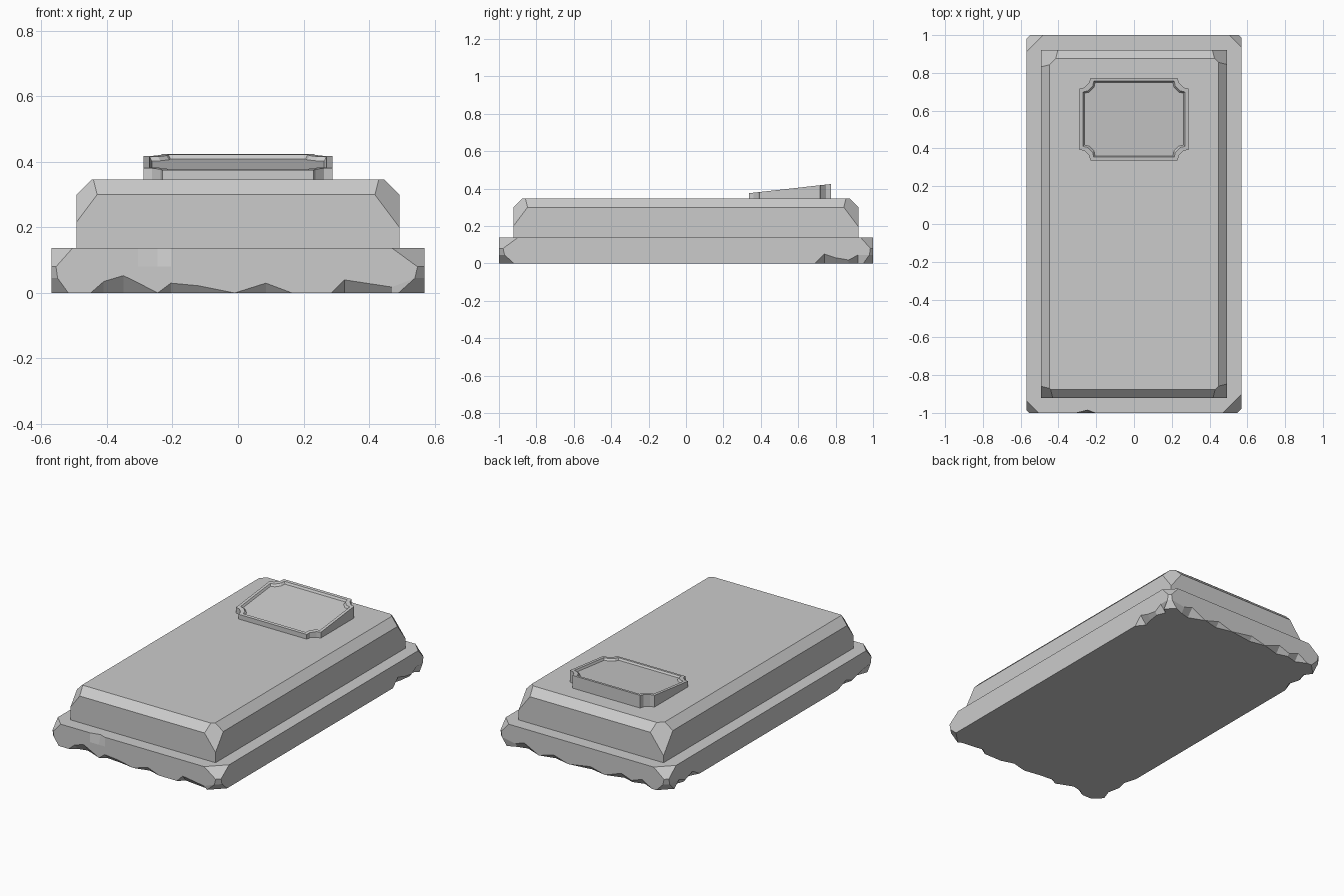
import bpy, bmesh
from mathutils import Vector
from math import radians

if "Cube" in bpy.data.objects:
    bpy.data.objects.remove(bpy.data.objects["Cube"])


def finish(bm, name):
    bmesh.ops.remove_doubles(bm, verts=bm.verts, dist=0.0008)
    bmesh.ops.dissolve_degenerate(bm, edges=bm.edges, dist=0.0005)
    bmesh.ops.dissolve_limit(bm, angle_limit=radians(0.5), verts=bm.verts, edges=bm.edges)
    bmesh.ops.recalc_face_normals(bm, faces=bm.faces)
    mesh = bpy.data.meshes.new(name)
    bm.to_mesh(mesh)
    bm.free()
    ob = bpy.data.objects.new(name, mesh)
    bpy.context.collection.objects.link(ob)
    return ob


def loft(bm, rings):
    loops = [[bm.verts.new(p) for p in ring] for ring in rings]
    n = len(loops[0])
    for a, b in zip(loops, loops[1:]):
        for i in range(n):
            j = (i + 1) % n
            bm.faces.new((a[i], a[j], b[j], b[i]))
    bm.faces.new(loops[0])
    bm.faces.new(loops[-1])


# Weathered base: four sides, each with chips (position along side, chip height)
HX, HY, TOP = 0.57, 1.0, 0.137
SIDES = [  # direction, outward normal, half length, half depth, chips
    ((1, 0), (0, -1), HX, HY, [(-.45, 0), (-.41, .035), (-.35, .053), (-.305, .031), (-.245, 0),
     (-.205, .03), (-.12, .022), (-.01, 0), (.085, .03), (.165, 0), (.285, 0), (.325, .04), (.47, .018)]),
    ((0, 1), (1, 0), HY, HX, [(-.85, 0), (.69, 0), (.74, .05), (.80, .03), (.87, .018), (.92, .045)]),
    ((-1, 0), (0, 1), HX, HY, [(-.46, .03), (-.40, .05), (-.30, 0), (-.20, .03), (-.10, 0), (.05, .025),
     (.15, 0), (.26, .04), (.33, .015), (.40, .04), (.47, 0)]),
    ((0, -1), (-1, 0), HY, HX, [(-.88, .04), (-.82, .015), (-.75, .04), (-.68, 0), (.66, 0),
     (.74, .03), (.80, .01), (.88, .03)]),
]
# Corner cut sizes per corner, for the top edge
CUTS = [.065, .10, .065, .09]


def base_ring(level):
    pts = []
    for i, (d, n, length, half, chips) in enumerate(SIDES):
        d, n = Vector(d), Vector(n)
        c0, c1 = CUTS[i], CUTS[(i + 1) % 4]
        k = {'top': 1, 'mid': .22, 'low': .3, 'bottom': .8}[level]
        row = [(-length + c0 * k, .045)] + chips + [(length - c1 * k, .045)]
        for j, (t, h) in enumerate(row):
            end = j in (0, len(row) - 1)
            inset = 0
            z = {'top': TOP, 'mid': .08, 'low': h, 'bottom': 0}[level]
            if level == 'bottom' and not end:
                inset = h * .8
            if level == 'top' and i == 0 and t == -.245:
                inset = .015
            p = d * t + n * (half - inset)
            pts.append((p.x, p.y, z))
    return pts


bm = bmesh.new()
loft(bm, [base_ring(l) for l in ('bottom', 'low', 'mid', 'top')])
finish(bm, "weathered_base")

# Upper slab with bevelled top edge and cut corners
bm = bmesh.new()
quad = [(-1, -1), (1, -1), (1, 1), (-1, 1)]
loft(bm, [[(x * hx, y * hy, z) for x, y in quad]
          for hx, hy, z in ((.493, .922, TOP), (.493, .922, .3), (.447, .876, .346))])
for (sx, sy), off in zip(quad, (1.577, 1.565, 1.562, 1.55)):
    n = Vector((sx, sy, .75))
    bmesh.ops.bisect_plane(bm, geom=bm.verts[:] + bm.edges[:] + bm.faces[:],
                           plane_co=n * (off / n.length_squared), plane_no=n, clear_outer=True)
    bmesh.ops.holes_fill(bm, edges=[e for e in bm.edges if e.is_boundary])
finish(bm, "upper_slab")


# Sloped plaque with notched corners and recessed panel
def plaque_ring(inset, drop, flat=False):
    hx, hy, r, cy = .288 - inset, .219 - inset, .057, .555
    notch = [(0, 1), (.45, .9), (.9, .45), (1, 0)]
    pts = []
    for sx, sy in quad:
        seq = notch if sx * sy > 0 else notch[::-1]
        for a, b in seq:
            x, y = sx * (hx - a * r), cy + sy * (hy - b * r)
            z = .345 if flat else .375 + (y - .336) * .112 - drop
            pts.append((x, y, z))
    return pts


bm = bmesh.new()
loft(bm, [plaque_ring(0, 0, True), plaque_ring(0, 0), plaque_ring(.018, 0), plaque_ring(.025, .012)])
finish(bm, "sloped_plaque")
